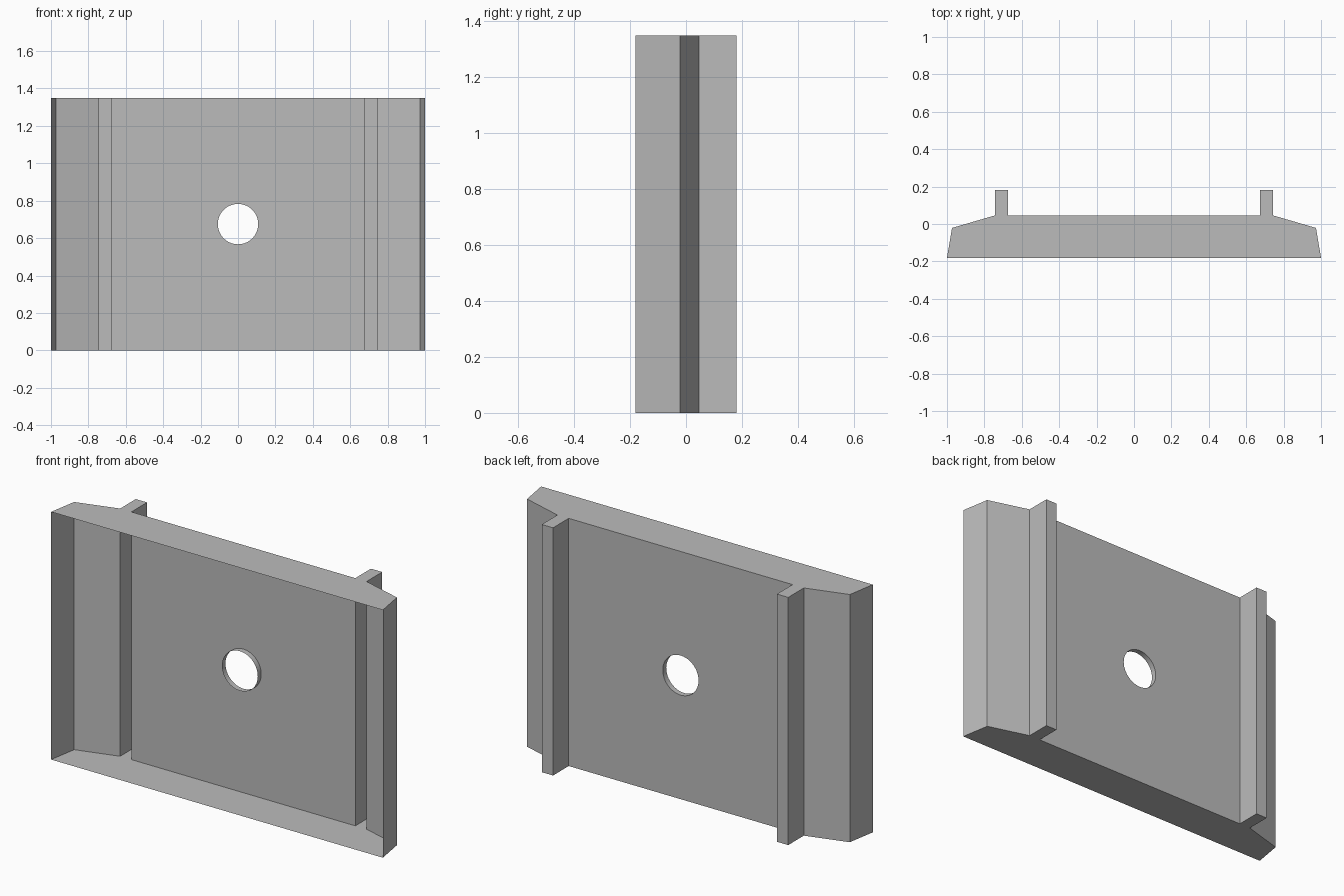
import bpy
import bmesh
from math import cos, sin, tau
from mathutils import Vector

HEIGHT = 1.35
BACK = 0.046          # depth of the main panel
HOLE_RADIUS = 0.108
COLLAR = 0.03         # depth of the hole's rim
SEGMENTS = 48

cube = bpy.data.objects.get("Cube")
if cube:
    bpy.data.objects.remove(cube, do_unlink=True)

grey = bpy.data.materials.new("plain grey")
grey.use_nodes = True
colour = (0.5, 0.5, 0.5, 1)
grey.diffuse_color = colour
grey.node_tree.nodes["Principled BSDF"].inputs["Base Color"].default_value = colour

# Right half of the cross-section, from the open front edge to the inner rib corner
half = [(1, -0.181), (0.973, -0.021), (0.743, BACK), (0.743, 0.181),
        (0.675, 0.181), (0.675, BACK)]
profile = half + [(-x, y) for x, y in reversed(half)]

bm = bmesh.new()
low = [bm.verts.new((x, y, 0)) for x, y in profile]
high = [bm.verts.new((x, y, HEIGHT)) for x, y in profile]

# End caps and walls; the front stays open and the panel is filled separately
bm.faces.new(low[::-1])
bm.faces.new(high)
panel = len(half) - 1
for i in range(len(profile) - 1):
    if i != panel:
        bm.faces.new((low[i], low[i + 1], high[i + 1], high[i]))

# Main panel around a round hole, with a short collar running inward
def ring(y):
    return [bm.verts.new((HOLE_RADIUS * cos(tau * i / SEGMENTS), y,
                          HEIGHT / 2 + HOLE_RADIUS * sin(tau * i / SEGMENTS)))
            for i in range(SEGMENTS)]

def loop_edges(verts):
    edges = []
    for a, b in zip(verts, verts[1:] + verts[:1]):
        edges.append(bm.edges.get((a, b)) or bm.edges.new((a, b)))
    return edges

rim, inner = ring(BACK), ring(BACK - COLLAR)
corners = [low[panel], low[panel + 1], high[panel + 1], high[panel]]
bmesh.ops.triangle_fill(bm, use_beauty=True, normal=Vector((0, 1, 0)),
                        edges=loop_edges(corners) + loop_edges(rim))
for i in range(SEGMENTS):
    j = (i + 1) % SEGMENTS
    bm.faces.new((rim[i], rim[j], inner[j], inner[i]))

bmesh.ops.recalc_face_normals(bm, faces=bm.faces)
bm.normal_update()
if next(f for f in bm.faces if high[0] in f.verts and len(f.verts) > 4).normal.z < 0:
    bmesh.ops.reverse_faces(bm, faces=bm.faces)

mesh = bpy.data.meshes.new("ribbed_plate")
bm.to_mesh(mesh)
bm.free()
mesh.materials.append(grey)
plate = bpy.data.objects.new("ribbed_plate", mesh)
bpy.context.collection.objects.link(plate)

bpy.context.view_layer.objects.active = plate
plate.select_set(True)
bpy.ops.object.shade_smooth_by_angle(angle=0.5)
